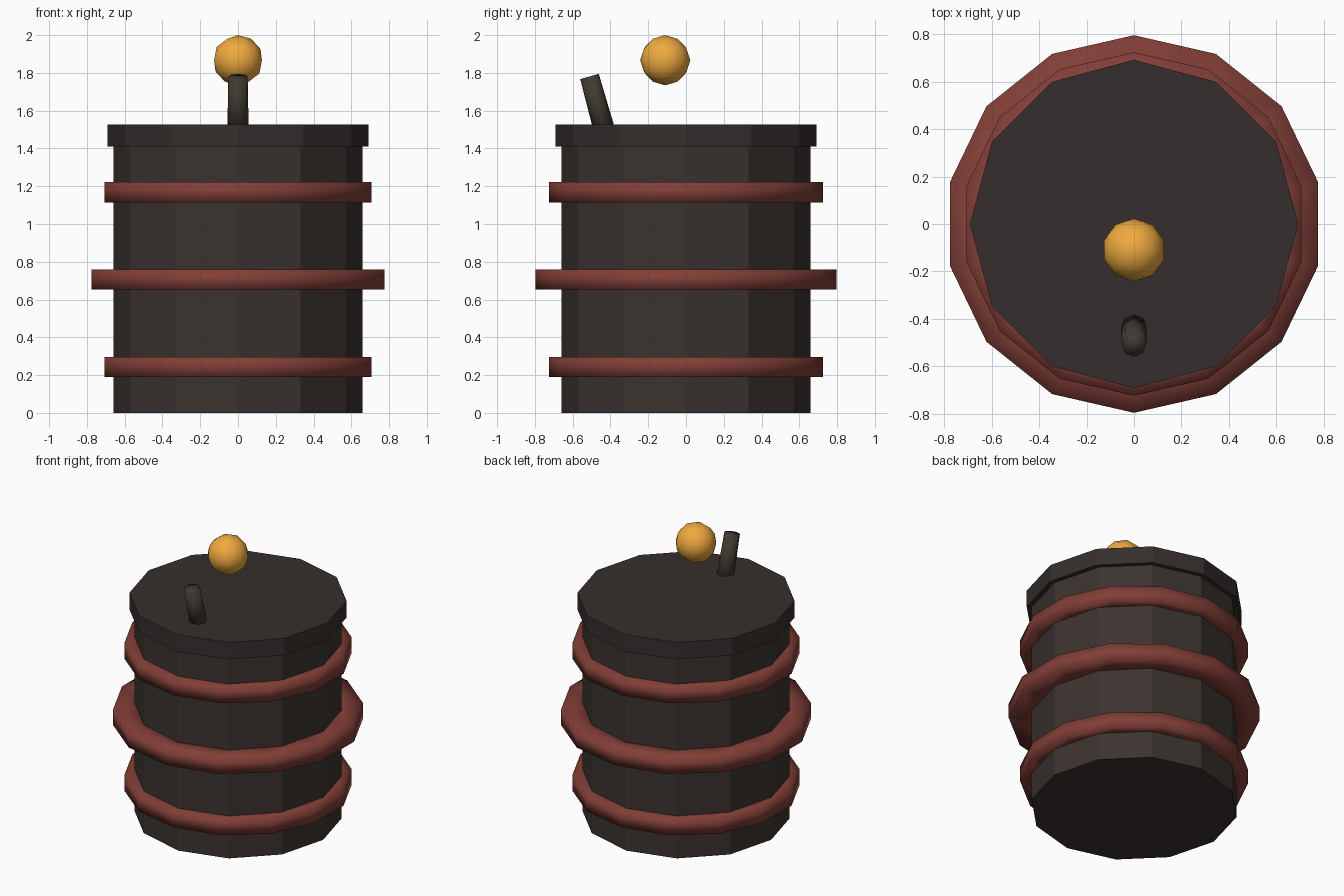
import bpy
import math

if "Cube" in bpy.data.objects:
    bpy.data.objects.remove(bpy.data.objects["Cube"])


def material(name, rgb):
    m = bpy.data.materials.new(name)
    m.diffuse_color = (*rgb, 1)
    m.use_nodes = True
    m.node_tree.nodes["Principled BSDF"].inputs["Base Color"].default_value = m.diffuse_color
    return m


WOOD = material("dark_wood", (0.043, 0.033, 0.029))
LID = material("lid_wood", (0.036, 0.028, 0.026))
BAND = material("red_band", (0.22, 0.048, 0.038))
FUSE = material("fuse_cord", (0.05, 0.042, 0.03))
SPARK = material("spark_orange", (0.86, 0.40, 0.05))


def finish(name, mat, smooth):
    ob = bpy.context.object
    ob.name = name
    ob.data.materials.append(mat)
    if smooth:
        bpy.ops.object.shade_smooth()
    return ob


def prism(name, sides, radius, z0, z1, mat, smooth=False):
    bpy.ops.mesh.primitive_cylinder_add(vertices=sides, radius=radius, depth=z1 - z0,
                                        location=(0, 0, (z0 + z1) / 2))
    return finish(name, mat, smooth)


def band(name, radius, z0, z1, inner=0.60, sides=14):
    # square-section ring with softened shading
    section = [(inner, z0), (radius, z0), (radius, z1), (inner, z1)]
    verts, faces = [], []
    for i in range(sides):
        a = 2 * math.pi * i / sides + math.pi / 2
        verts += [(r * math.cos(a), r * math.sin(a), z) for r, z in section]
        j = (i + 1) % sides
        for k in range(4):
            n = (k + 1) % 4
            faces.append((i * 4 + k, j * 4 + k, j * 4 + n, i * 4 + n))
    me = bpy.data.meshes.new(name)
    me.from_pydata(verts, [], faces)
    ob = bpy.data.objects.new(name, me)
    bpy.context.collection.objects.link(ob)
    me.materials.append(BAND)
    me.polygons.foreach_set("use_smooth", [True] * len(me.polygons))


# barrel and lid
prism("barrel_body", 12, 0.66, 0, 1.42, WOOD)
prism("barrel_lid", 12, 0.692, 1.41, 1.528, LID)

# hoops, the middle one wider
band("lower_hoop", 0.724, 0.19, 0.297)
band("middle_hoop", 0.796, 0.652, 0.759)
band("upper_hoop", 0.724, 1.115, 1.222)

# leaning fuse
tilt = math.radians(15.5)
length = 0.32
top_y, top_z = -0.511, 1.781
bpy.ops.mesh.primitive_cone_add(
    vertices=8, radius1=0.057, radius2=0.051, depth=length,
    location=(0, top_y + math.sin(tilt) * length / 2, top_z - math.cos(tilt) * length / 2),
    rotation=(tilt, 0, 0))
finish("fuse", FUSE, True)

# floating spark
bpy.ops.mesh.primitive_ico_sphere_add(subdivisions=2, radius=0.133, location=(0, -0.11, 1.867))
finish("spark", SPARK, True)
